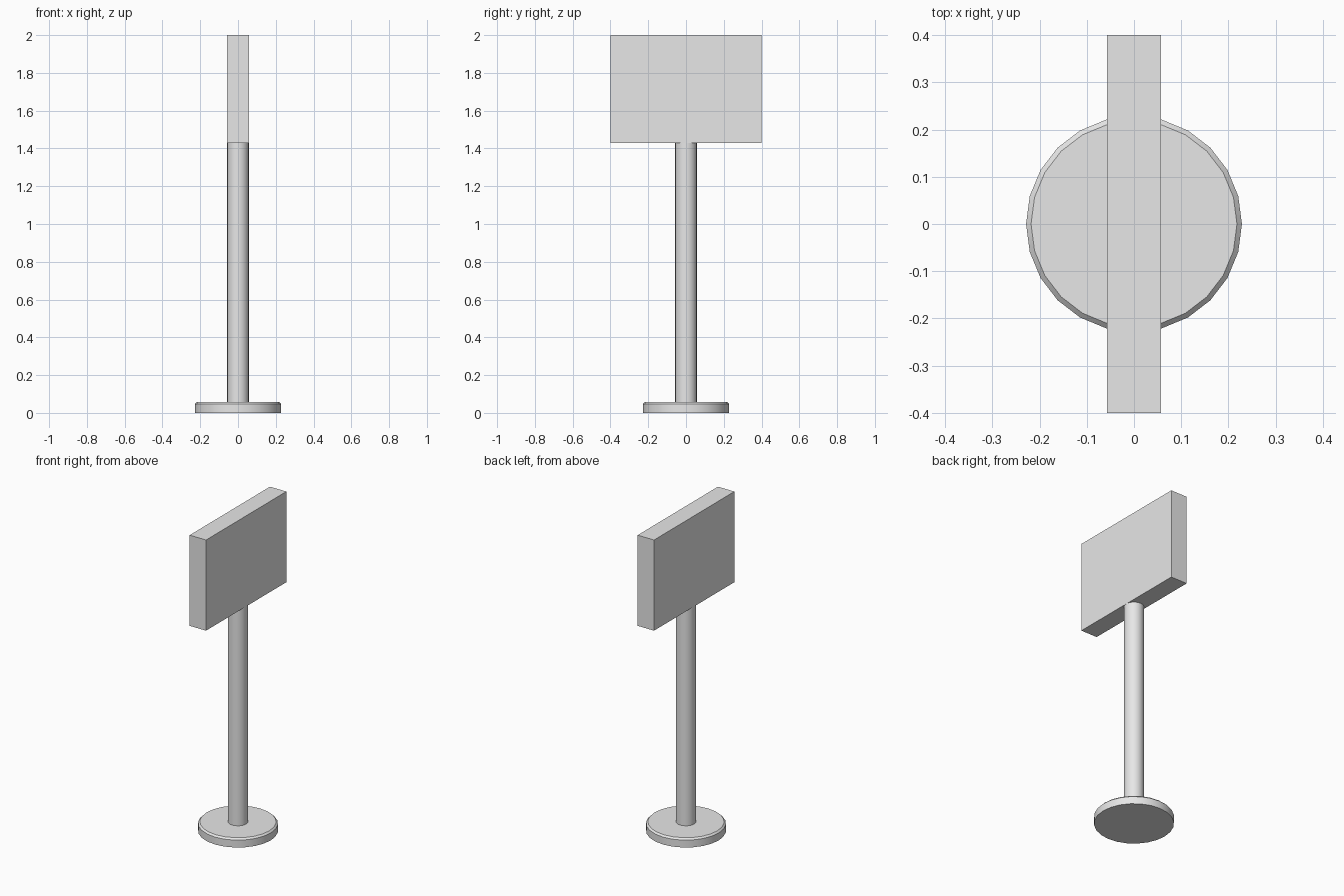
import bpy, bmesh, math

if "Cube" in bpy.data.objects:
    bpy.data.objects.remove(bpy.data.objects["Cube"])

U = 2 / 35          # design unit: the sign is 35 units tall
SIDES = 24

grey = bpy.data.materials.new("plain_grey")
grey.diffuse_color = (0.8, 0.8, 0.8, 1)
grey.use_nodes = True
grey.node_tree.nodes["Principled BSDF"].inputs["Base Color"].default_value = grey.diffuse_color


def finish(name, bm, smooth):
    bmesh.ops.recalc_face_normals(bm, faces=bm.faces)
    mesh = bpy.data.meshes.new(name)
    bm.to_mesh(mesh)
    bm.free()
    mesh.materials.append(grey)
    obj = bpy.data.objects.new(name, mesh)
    bpy.context.collection.objects.link(obj)
    if smooth:
        bpy.ops.object.select_all(action='DESELECT')
        obj.select_set(True)
        bpy.context.view_layer.objects.active = obj
        bpy.ops.object.shade_smooth_by_angle(angle=math.radians(30))
    return obj


def lathe(name, profile):
    """Capped round part from (radius, height) rings."""
    bm = bmesh.new()
    rings = []
    for r, z in profile:
        rings.append([bm.verts.new((r * math.cos(math.tau * i / SIDES),
                                    r * math.sin(math.tau * i / SIDES), z))
                      for i in range(SIDES)])
    for a, b in zip(rings, rings[1:]):
        for i in range(SIDES):
            j = (i + 1) % SIDES
            bm.faces.new((a[i], a[j], b[j], b[i]))
    bm.faces.new(rings[0][::-1])
    bm.faces.new(rings[-1])
    return finish(name, bm, True)


# round foot with a chamfered top rim
BEVEL = 0.0105
lathe("base_disc", [(4 * U, 0), (4 * U, U - BEVEL), (4 * U - BEVEL, U)])

# post
lathe("post", [(U, U), (U, 25 * U)])

# sign board
bm = bmesh.new()
bmesh.ops.create_cube(bm, size=1)
for v in bm.verts:
    v.co = (v.co.x * 2 * U, v.co.y * 14 * U, v.co.z * 10 * U + 30 * U)
finish("sign_board", bm, False)
